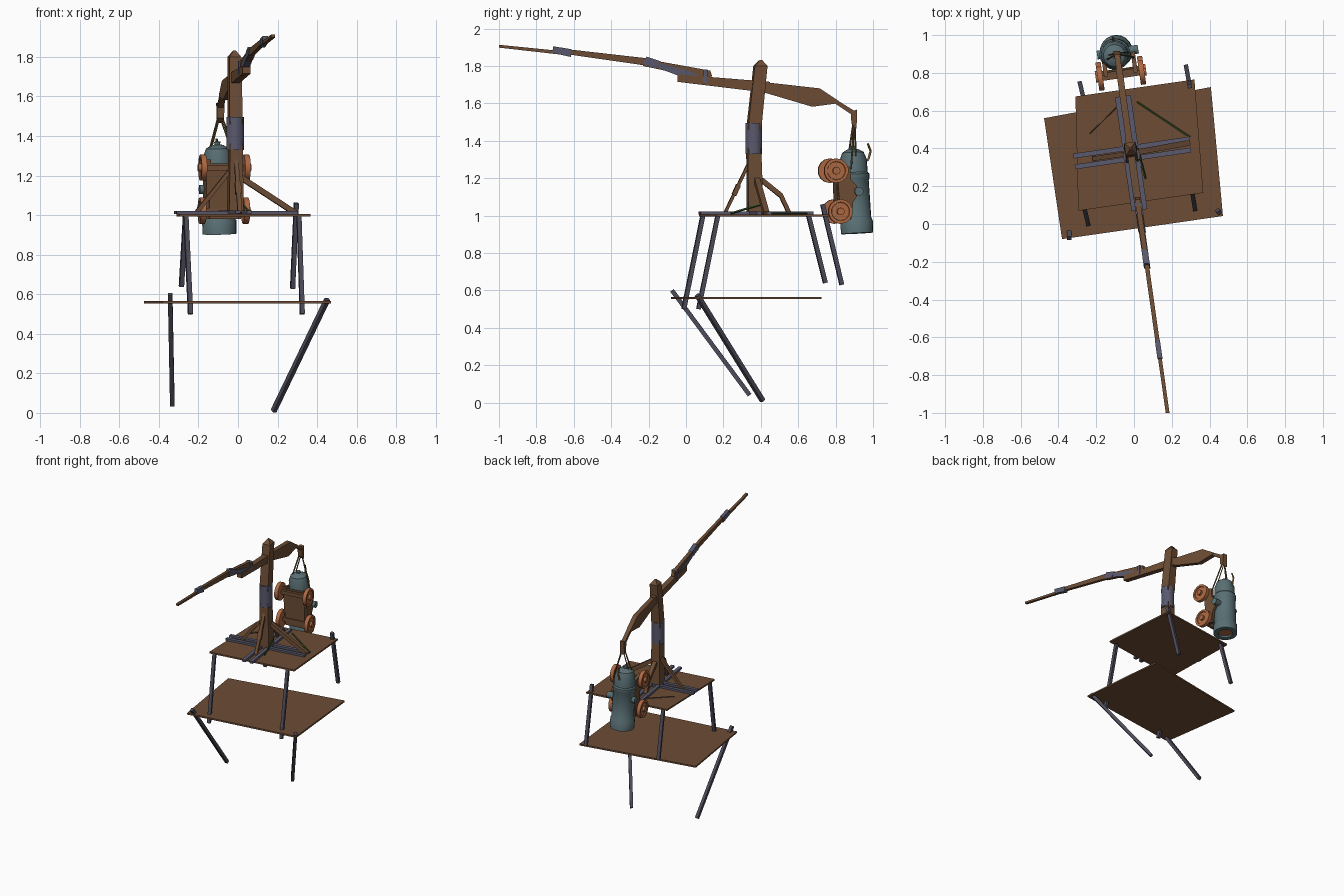
import bpy, bmesh, math
from mathutils import Vector, Matrix

if "Cube" in bpy.data.objects:
    bpy.data.objects.remove(bpy.data.objects["Cube"])

def material(name, c):
    m = bpy.data.materials.new(name)
    m.diffuse_color = (*c, 1)
    m.use_nodes = True
    m.node_tree.nodes["Principled BSDF"].inputs["Base Color"].default_value = m.diffuse_color
    return m

WOOD = material("brown_wood", (.155, .075, .036))
STEEL = material("blue_grey_iron", (.10, .10, .155))
LEG = material("dark_iron", (.075, .07, .10))
GUN = material("grey_green_metal", (.10, .16, .175))
COPPER = material("copper_wood", (.42, .14, .055))
ROPE = material("rope_tan", (.16, .10, .035))
GREEN = material("green_cord", (.04, .085, .02))
GOLD = material("gold_fuse", (.45, .25, .06))

YAW = math.radians(8.3)          # the whole crane is turned by this angle

def add(name, verts, faces, mat, smooth=False):
    me = bpy.data.meshes.new(name)
    me.from_pydata([tuple(v) for v in verts], [], faces)
    bm = bmesh.new()
    bm.from_mesh(me)
    bmesh.ops.recalc_face_normals(bm, faces=bm.faces)
    bm.to_mesh(me)
    bm.free()
    me.materials.append(mat)
    ob = bpy.data.objects.new(name, me)
    bpy.context.collection.objects.link(ob)
    if smooth:
        bpy.ops.object.select_all(action='DESELECT')
        ob.select_set(True)
        bpy.context.view_layer.objects.active = ob
        bpy.ops.object.shade_smooth_by_angle(angle=math.radians(35))
    return ob

def loft(name, rings, mat, smooth=False):
    """Skin closed rings of equal length and cap both ends."""
    n = len(rings[0])
    verts = [v for r in rings for v in r]
    faces = [(k*n+i, k*n+(i+1) % n, (k+1)*n+(i+1) % n, (k+1)*n+i)
             for k in range(len(rings)-1) for i in range(n)]
    faces += [tuple(range(n)), tuple(range((len(rings)-1)*n, len(rings)*n))]
    return add(name, verts, faces, mat, smooth)

def frame(p, q):
    d = (q-p).normalized()
    s = d.cross(Vector((0, 0, 1)))
    s = s.normalized() if s.length > 1e-3 else Vector((1, 0, 0))
    return s, s.cross(d)

def beam(name, p, q, w, h, mat):
    p, q = Vector(p), Vector(q)
    s, u = frame(p, q)
    corners = [s*w/2*a + u*h/2*b for a, b in ((-1, -1), (1, -1), (1, 1), (-1, 1))]
    return loft(name, [[e+c for c in corners] for e in (p, q)], mat)

def lathe(name, p, q, profile, n, mat, smooth=True):
    """Turn (radius, position 0..1) points around the axis p-q."""
    p, q = Vector(p), Vector(q)
    s, u = frame(p, q)
    rings = [[p.lerp(q, t) + (s*math.cos(a)+u*math.sin(a))*max(r, .0005)
              for a in (2*math.pi*(i+.5)/n for i in range(n))] for r, t in profile]
    return loft(name, rings, mat, smooth)

def rod(name, p, q, r, n, mat):
    return lathe(name, p, q, [(r, 0), (r, 1)], n, mat, n > 6)

# --- platforms -------------------------------------------------------------
def platform(name, corners, z, t=.012):
    return loft(name, [[(x, y, z+dz) for x, y in corners] for dz in (-t/2, t/2)], WOOD)

platform("upper_platform", [(-.31, .675), (.32, .765), (.367, .165), (-.295, .07)], 1.0)
platform("lower_platform", [(-.476, .56), (.407, .725), (.471, .042), (-.381, -.08)], .56)

# --- legs ------------------------------------------------------------------
for name, p, q in [
        ("upper_leg_back_left", (-.265, .655, 1.0), (-.286, .745, .64)),
        ("upper_leg_back_right", (.295, .73, 1.06), (.276, .833, .63)),
        ("upper_leg_front_left", (-.264, .09, 1.0), (-.24, -.012, .50)),
        ("upper_leg_front_right", (.308, .17, 1.0), (.325, .067, .50)),
        ("lower_leg_left", (-.343, -.075, .60), (-.332, .34, .04)),
        ("lower_leg_right", (.452, .06, .575), (.18, .41, .01))]:
    beam(name, p, q, .023, .023, LEG)

# --- cross-shaped base -----------------------------------------------------
C = Vector((-.015, .375, 0))
R = Matrix.Rotation(YAW, 3, 'Z')
def at(x, y, z):
    return C + R @ Vector((x, y, z))

for s in (-1, 1):
    o = s*.029
    beam("base_bar_across", at(-.305, o, 1.013), at(.315, o, 1.013), .026, .016, STEEL)
    beam("base_bar_along", at(o, -.305, 1.015), at(o, .305, 1.015), .026, .016, STEEL)

# sloping braces and cords between the arms
beam("brace_right", at(.03, 0, 1.19), at(.31, .01, 1.01), .03, .028, WOOD)
beam("brace_left", at(-.03, 0, 1.22), at(-.2, 0, 1.01), .025, .02, WOOD)
beam("brace_front", at(0, -.03, 1.30), at(0, -.17, 1.01), .022, .016, WOOD)
beam("brace_front_lower", at(0, -.095, 1.165), at(0, -.12, 1.11), .03, .024, WOOD)
beam("brace_back_upper", at(0, .03, 1.19), at(0, .13, 1.11), .03, .026, WOOD)
beam("brace_back_lower", at(0, .13, 1.115), at(0, .18, 1.01), .026, .022, WOOD)
rod("cord_back_right", (.015, .645, 1.012), (.295, .46, 1.012), .006, 5, GREEN)
rod("cord_front_right", (.02, .4, 1.06), (.06, .24, 1.012), .006, 5, GREEN)
rod("cord_back_left", (-.045, .665, 1.012), (-.235, .48, 1.012), .004, 5, WOOD)

# --- mast ------------------------------------------------------------------
def square(x, y, z, hx, hy):
    return [Vector((x, y, z)) + R @ Vector((a*hx, b*hy, 0))
            for a, b in ((-1, -1), (1, -1), (1, 1), (-1, 1))]

loft("mast_lower", [square(-.013, .37, 1.0, .037, .041),
                    square(-.013, .362, 1.36, .032, .036)], WOOD)
loft("mast_upper", [square(-.014, .362, 1.46, .034, .036), square(-.018, .398, 1.80, .03, .034),
                    square(-.018, .40, 1.832, .006, .006)], WOOD)
rod("mast_band", (-.014, .362, 1.33), (-.014, .362, 1.495), .046, 16, STEEL)

# --- swinging boom: side profiles (y, z) laid along the turned arm ---------
def boom(name, profile, w, mat, off=0):
    def px(y):
        return -.018 - .141*(y-.39) + off
    return loft(name, [[(px(y)+s*w/2, y, z) for y, z in profile] for s in (-1, 1)], mat)

boom("boom_tip", [(-1, 1.913), (-1, 1.898), (-.62, 1.855), (-.62, 1.875)], .02, WOOD)
boom("boom_collar", [(-.71, 1.905), (-.715, 1.87), (-.615, 1.848), (-.615, 1.89)], .027, STEEL)
boom("boom_outer", [(-.70, 1.897), (-.70, 1.872), (-.2, 1.80), (-.2, 1.84)], .023, WOOD)
boom("boom_middle", [(-.23, 1.84), (-.23, 1.80), (.1, 1.73), (.14, 1.745), (.13, 1.775)], .027, WOOD)
boom("boom_clamp_outer", [(-.21, 1.85), (-.235, 1.815), (-.16, 1.785), (-.135, 1.825)], .034, STEEL)
boom("boom_strap", [(-.16, 1.82), (-.14, 1.785), (.05, 1.715), (.1, 1.72), (.04, 1.765)], .034, STEEL)
boom("boom_clamp_inner", [(.09, 1.78), (.09, 1.71), (.115, 1.71), (.115, 1.78)], .044, STEEL)
boom("boom_inner", [(-.045, 1.755), (-.045, 1.715), (.45, 1.655), (.45, 1.715)], .04, WOOD)
boom("boom_paddle", [(.36, 1.72), (.715, 1.68), (.82, 1.61), (.81, 1.60), (.675, 1.582), (.36, 1.675)], .035, WOOD)
boom("boom_nose", [(.80, 1.622), (.90, 1.56), (.90, 1.53), (.80, 1.597)], .03, WOOD)
boom("hook_block", [(.88, 1.555), (.915, 1.567), (.912, 1.465), (.885, 1.49)], .036, WOOD)

# --- cannon, hanging muzzle down -------------------------------------------
LO, HI = (-.093, .915, .905), (-.105, .89, 1.375)
lathe("cannon_barrel", LO, HI,
      [(0, .1), (.052, .1), (.052, 0), (.086, 0), (.087, .14), (.08, .165), (.077, .60),
       (.082, .62), (.082, .67), (.074, .69), (.072, .84), (.058, .92), (.03, .955),
       (.014, .96), (.016, .99), (0, 1)], 20, GUN)
rod("cannon_bore", Vector(LO)+Vector((0, 0, .012)), Vector(LO)+Vector((0, 0, .05)), .053, 16, COPPER)
for k, (p, q) in enumerate([((-.105, .94, 1.28), (-.11, .975, 1.30)),
                            ((-.11, .975, 1.30), (-.11, .987, 1.345)),
                            ((-.11, .987, 1.345), (-.107, .972, 1.385))]):
    rod("fuse_%d" % k, p, q, .006, 6, GOLD if k < 2 else ROPE)

# --- gun carriage ----------------------------------------------------------
G = Vector((-.085, .90, 1.13))
def car(x, y, z):
    return G + R @ Vector((x, y, z))

rod("trunnion", car(-.11, .01, 0), car(.11, .01, 0), .024, 12, GUN)
beam("carriage_bed", car(0, -.088, -.15), car(0, -.098, .13), .15, .02, WOOD)
side = [(-.11, .15), (-.035, .13), (-.03, .06), (.0, .03), (.0, -.03),
        (-.02, -.06), (-.03, -.15), (-.085, -.15)]
for s in (-1, 1):
    loft("carriage_side", [[car(s*x, y, z) for y, z in side] for x in (.068, .09)], WOOD)
for y, z in ((-.115, .11), (-.092, -.108)):
    beam("axle", car(-.115, y, z), car(.115, y, z), .028, .028, WOOD)
    for s in (-1, 1):
        lathe("wheel", car(s*.095, y, z), car(s*.135, y, z),
              [(.066, .05), (.066, .75), (.05, .75), (.048, .6), (.02, .6), (.02, 1), (0, 1)],
              14, COPPER)

# --- hanging ropes ---------------------------------------------------------
for s in (-1, 1):
    rod("sling_rope", (-.092, .90, 1.53), car(s*.085, -.03, .12), .005, 6, ROPE)
    rod("sling_rope_back", (-.092, .905, 1.50), car(s*.055, .0, .19), .004, 6, ROPE)
